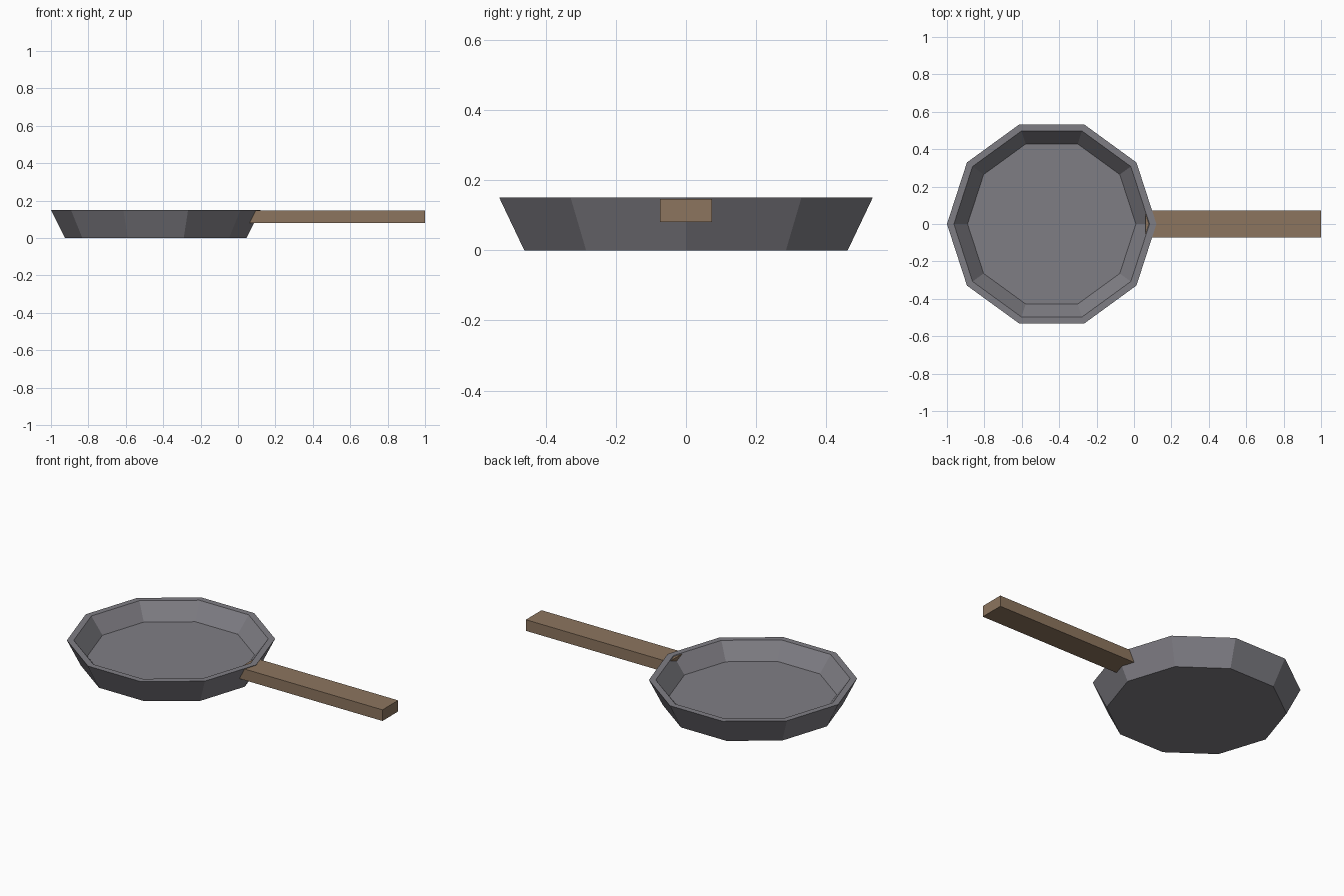
import bpy
import bmesh
from math import cos, sin, tau

SIDES = 10
PAN_X = -0.44

if "Cube" in bpy.data.objects:
    bpy.data.objects.remove(bpy.data.objects["Cube"], do_unlink=True)


def make_material(name, rgb):
    mat = bpy.data.materials.new(name)
    mat.use_nodes = True
    mat.diffuse_color = (*rgb, 1)
    bsdf = mat.node_tree.nodes["Principled BSDF"]
    bsdf.inputs["Base Color"].default_value = (*rgb, 1)
    bsdf.inputs["Roughness"].default_value = 0.8
    return mat


def add_object(name, bm, mat):
    bmesh.ops.recalc_face_normals(bm, faces=bm.faces)
    mesh = bpy.data.meshes.new(name)
    bm.to_mesh(mesh)
    bm.free()
    mesh.materials.append(mat)
    obj = bpy.data.objects.new(name, mesh)
    bpy.context.scene.collection.objects.link(obj)
    return obj


iron = make_material("grey iron", (0.212, 0.207, 0.231))
wood = make_material("brown wood", (0.265, 0.178, 0.113))

# Pan body: ten-sided rings from the underside, over the rim, to the inner floor
profile = [(0.485, 0.0), (0.56, 0.15), (0.523, 0.15), (0.45, 0.055)]
bm = bmesh.new()
rings = [[bm.verts.new((PAN_X + r * cos(tau * i / SIDES), r * sin(tau * i / SIDES), z))
          for i in range(SIDES)] for r, z in profile]
for lower, upper in zip(rings, rings[1:]):
    for i in range(SIDES):
        j = (i + 1) % SIDES
        bm.faces.new((lower[i], lower[j], upper[j], upper[i]))
bm.faces.new(rings[0])
bm.faces.new(rings[-1])
add_object("pan_body", bm, iron)

# Handle: a plain bar whose end just pokes through the pan wall
start, end, width, bottom, top = 0.062, 1.0, 0.147, 0.08, 0.146
bm = bmesh.new()
bmesh.ops.create_cube(bm, size=1)
bmesh.ops.scale(bm, vec=(end - start, width, top - bottom), verts=bm.verts)
bmesh.ops.translate(bm, vec=((start + end) / 2, 0, (bottom + top) / 2), verts=bm.verts)
add_object("handle", bm, wood)
